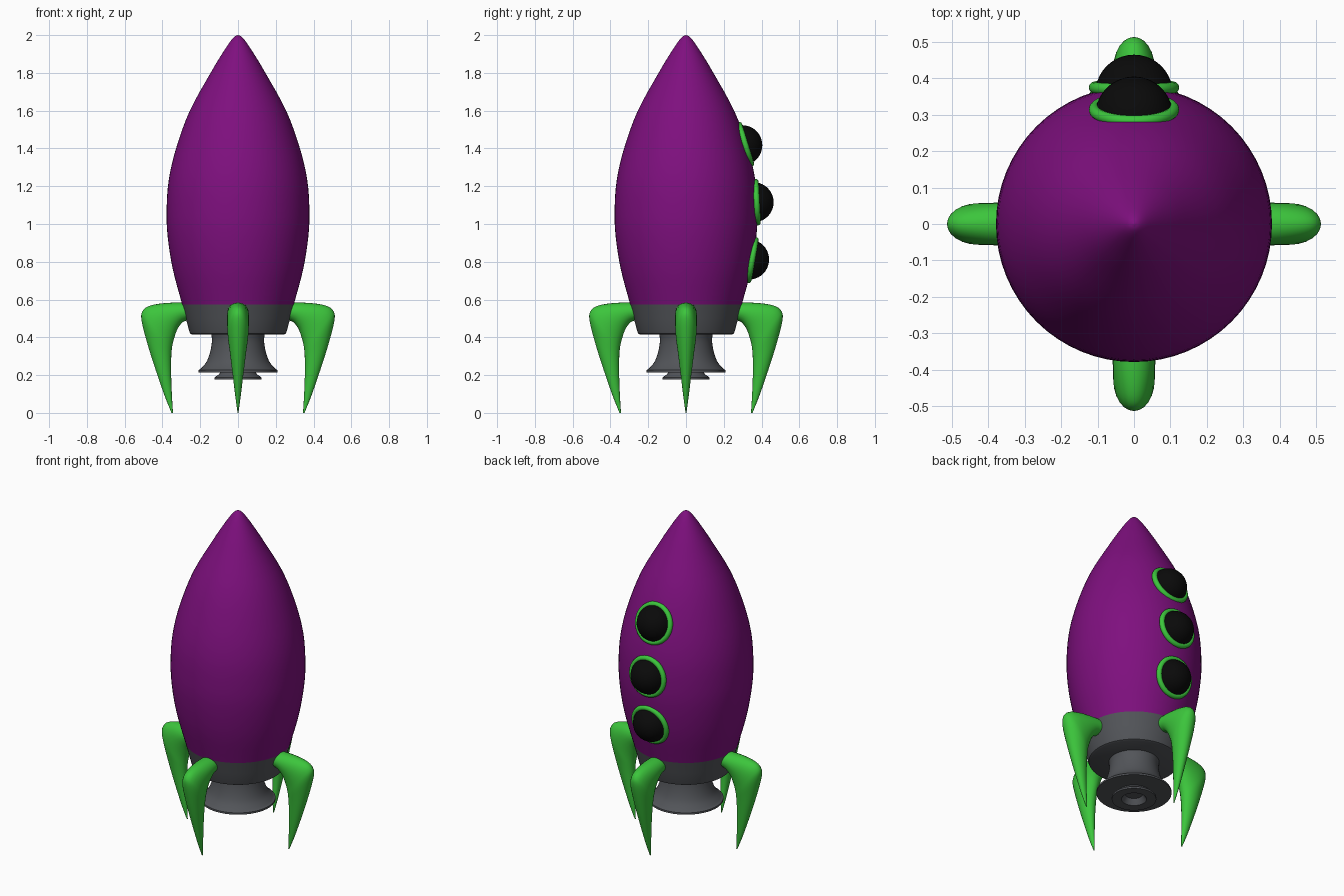
import bpy, bmesh, math
from mathutils import Vector

cube = bpy.data.objects.get("Cube")
if cube:
    bpy.data.objects.remove(cube, do_unlink=True)


def material(name, rgb):
    m = bpy.data.materials.new(name)
    m.use_nodes = True
    m.diffuse_color = (*rgb, 1)
    m.node_tree.nodes["Principled BSDF"].inputs["Base Color"].default_value = (*rgb, 1)
    return m


purple = material("purple", (0.21, 0.005, 0.21))
green = material("green", (0.045, 0.56, 0.045))
grey = material("grey", (0.085, 0.09, 0.1))
black = material("black", (0.003, 0.003, 0.003))


def smooth_path(points, steps=4):
    """Catmull-Rom interpolation through tuples of any length."""
    p = [Vector(q) for q in points]
    p = [p[0] * 2 - p[1]] + p + [p[-1] * 2 - p[-2]]
    out = []
    for a, b, c, d in zip(p, p[1:], p[2:], p[3:]):
        for i in range(steps):
            t = i / steps
            out.append(0.5 * (2 * b + (c - a) * t + (2 * a - 5 * b + 4 * c - d) * t * t
                              + (3 * b - a - 3 * c + d) * t ** 3))
    return out + [p[-2]]


def loft(name, rings, mat, angle=40):
    """Skin a list of equal closed rings and cap both ends."""
    bm = bmesh.new()
    loops = [[bm.verts.new(co) for co in ring] for ring in rings]
    n = len(loops[0])
    for a, b in zip(loops, loops[1:]):
        for i in range(n):
            j = (i + 1) % n
            bm.faces.new((a[i], a[j], b[j], b[i]))
    bm.faces.new(loops[0])
    bm.faces.new(loops[-1])
    bmesh.ops.recalc_face_normals(bm, faces=bm.faces)
    mesh = bpy.data.meshes.new(name)
    bm.to_mesh(mesh)
    bm.free()
    obj = bpy.data.objects.new(name, mesh)
    bpy.context.collection.objects.link(obj)
    finish(obj, name, mat, angle)
    return obj


def finish(obj, name, mat, angle=40):
    obj.name = name
    obj.data.materials.append(mat)
    bpy.ops.object.select_all(action="DESELECT")
    obj.select_set(True)
    bpy.context.view_layer.objects.active = obj
    bpy.ops.object.shade_smooth_by_angle(angle=math.radians(angle))


def lathe(name, profile, mat, sides=64):
    turn = [math.tau * i / sides for i in range(sides)]
    return loft(name, [[(r * math.cos(t), r * math.sin(t), z) for t in turn]
                       for r, z in profile], mat)


# Hull and the grey collar under it
hull = [(0.296, 0.575), (0.345, 0.76), (0.372, 0.93), (0.378, 1.07), (0.367, 1.23),
        (0.328, 1.4), (0.255, 1.6), (0.145, 1.8), (0.085, 1.9), (0.042, 1.965),
        (0.018, 1.992), (0.001, 2.0)]
lathe("hull", smooth_path(hull), purple)
lathe("collar", [(0.296, 0.575), (0.276, 0.5), (0.258, 0.432), (0.253, 0.42),
                 (0.243, 0.415)], grey)

# Engine: flared bell with a small hollow nozzle under it
bell = smooth_path([(0.142, 0.42), (0.138, 0.38), (0.148, 0.32), (0.167, 0.27),
                    (0.195, 0.236), (0.21, 0.226)])
lathe("engine_bell", bell + [Vector((0.21, 0.215)), Vector((0.08, 0.215))], grey)
lathe("inner_nozzle", [(0.09, 0.22), (0.1, 0.205), (0.125, 0.187), (0.125, 0.176),
                       (0.07, 0.176), (0.055, 0.2), (0.05, 0.21)], grey)

# Legs: each station is outer x, outer z, inner x, inner z, half width
leg = [(0.2, 0.575, 0.2, 0.49, 0.05), (0.3, 0.584, 0.28, 0.487, 0.055),
       (0.4, 0.58, 0.317, 0.45, 0.058), (0.47, 0.566, 0.335, 0.405, 0.058),
       (0.504, 0.541, 0.346, 0.365, 0.057), (0.512, 0.5, 0.352, 0.32, 0.054),
       (0.492, 0.41, 0.354, 0.26, 0.044), (0.45, 0.27, 0.353, 0.17, 0.03),
       (0.392, 0.1, 0.348, 0.06, 0.013), (0.352, 0.0, 0.344, 0.0, 0.002)]
sides = 24
rings = []
for ox, oz, ix, iz, w in smooth_path(leg):
    outer, inner = Vector((ox, 0, oz)), Vector((ix, 0, iz))
    mid, half = (outer + inner) / 2, (outer - inner) / 2
    rings.append([mid + half * math.cos(t) + Vector((0, w * math.sin(t), 0))
                  for t in (math.tau * k / sides for k in range(sides))])
for i, side in enumerate(("left", "back", "right", "front")):
    obj = loft(side + "_leg", rings, green, 60)
    obj.rotation_euler.z = i * math.pi / 2

# Domed portholes with rims, tilted to follow the hull
portholes = {"upper": (0.298, 1.417, 17), "middle": (0.358, 1.115, 3), "lower": (0.334, 0.812, -10)}
for label, (y, z, tilt) in portholes.items():
    a = math.radians(tilt)
    normal = Vector((0, math.cos(a), math.sin(a)))
    centre = Vector((0, y, z))
    bpy.ops.mesh.primitive_uv_sphere_add(segments=40, ring_count=20, radius=0.106, location=centre)
    finish(bpy.context.object, label + "_porthole_dome", black)
    bpy.ops.mesh.primitive_torus_add(major_radius=0.108, minor_radius=0.016, major_segments=48,
                                     minor_segments=12, location=centre + normal * 0.016,
                                     rotation=(a - math.pi / 2, 0, 0))
    finish(bpy.context.object, label + "_porthole_rim", green, 60)
